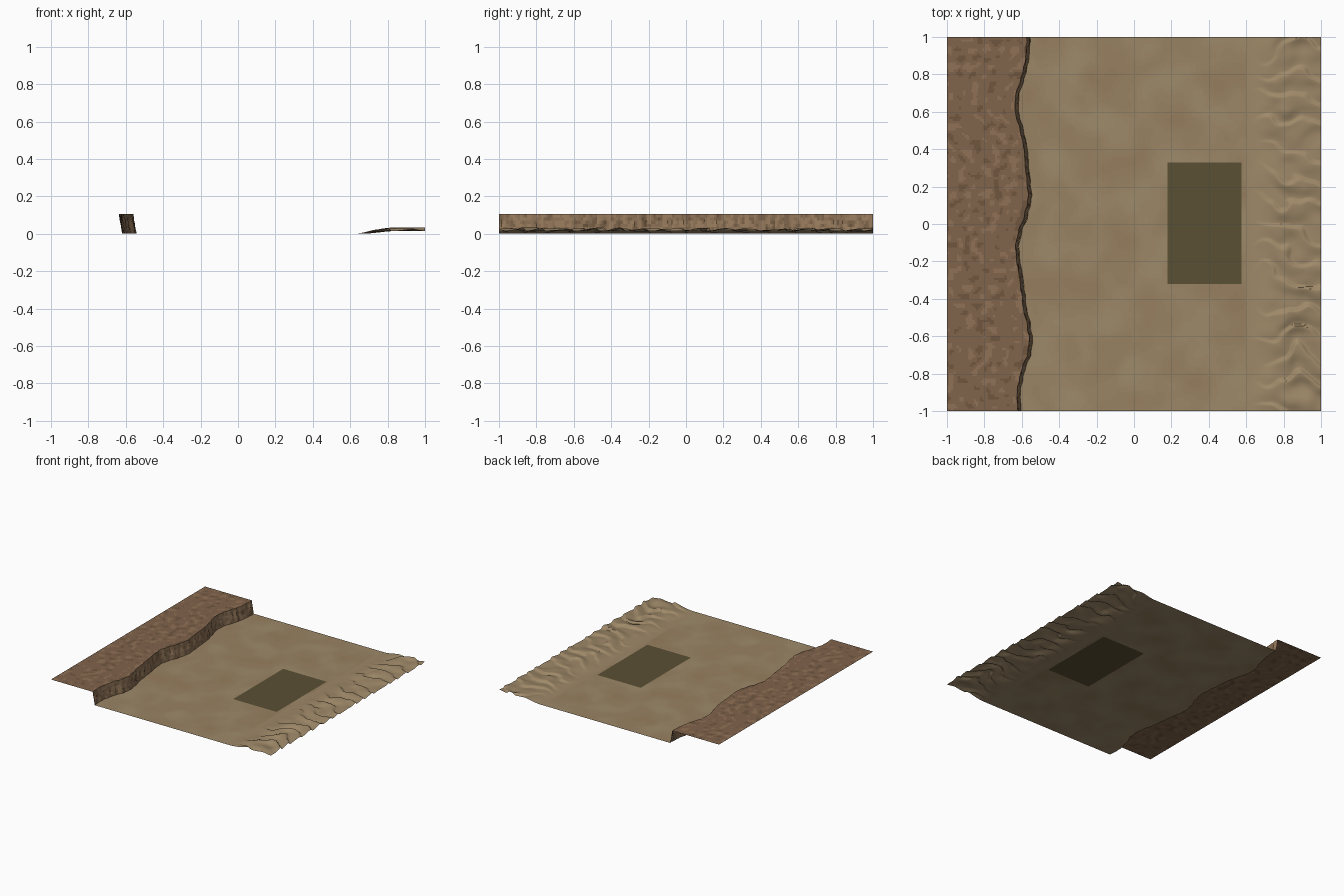
import bpy, math
from mathutils import Vector, noise

if "Cube" in bpy.data.objects:
    bpy.data.objects.remove(bpy.data.objects["Cube"])

TOP = 0.105                                    # plateau height
PX0, PX1, PY0, PY1 = 0.18, 0.575, -0.32, 0.33  # dark field outline


def material(name, rgb):
    m = bpy.data.materials.new(name)
    m.diffuse_color = (*rgb, 1)
    m.use_nodes = True
    m.node_tree.nodes["Principled BSDF"].inputs["Base Color"].default_value = m.diffuse_color
    return m


def shades(name, a, b, n):
    return [material(f"{name}_{i}", [p + (q - p) * i / (n - 1) for p, q in zip(a, b)]) for i in range(n)]


def span(*stops):
    """(start, count, next start, count, ..., end) -> list of values"""
    out = []
    for i in range(0, len(stops) - 2, 2):
        a, n, b = stops[i:i + 3]
        out += [a + (b - a) * k / n for k in range(n)]
    return out + [stops[-1]]


def smooth(t):
    t = min(1, max(0, t))
    return t * t * (3 - 2 * t)


def n3(x, y, f, seed=0.0):
    return noise.noise(Vector((x * f, y * f, seed)))


def sheet(name, us, vs, pos, mats, pick, angle):
    """Grid surface; pick() gives the material index of a cell, None leaves a hole."""
    verts = [pos(u, v) for v in vs for u in us]
    w, faces, idx = len(us), [], []
    for j in range(len(vs) - 1):
        for i in range(w - 1):
            k = pick((us[i] + us[i + 1]) / 2, (vs[j] + vs[j + 1]) / 2)
            if k is not None:
                a = j * w + i
                faces.append((a, a + 1, a + w + 1, a + w))
                idx.append(max(0, min(len(mats) - 1, k)))
    me = bpy.data.meshes.new(name)
    me.from_pydata(verts, [], faces)
    for m in mats:
        me.materials.append(m)
    me.polygons.foreach_set("material_index", idx)
    ob = bpy.data.objects.new(name, me)
    bpy.context.collection.objects.link(ob)
    bpy.ops.object.select_all(action='DESELECT')
    ob.select_set(True)
    bpy.context.view_layer.objects.active = ob
    bpy.ops.object.shade_smooth_by_angle(angle=math.radians(angle))
    return ob


# winding cliff line, plus fine fluting of the rock
def rim(y):
    return (-0.598 + 0.031 * math.cos(2 * math.pi * (y - 0.22) / 0.81)
            + 0.008 * math.sin(y * 17) + 0.007 * n3(y, 0, 22))


def cliff_pos(t, y):
    bulge = math.sin(math.pi * t) * 0.010 * n3(y, t * 0.03, 45, 3)
    return (rim(y) + 0.018 * (1 - t) + bulge, y, TOP * t)


# plateau with speckled gravel
sheet("plateau", span(-1, 34, -0.6), span(-1, 160, 1),
      lambda u, y: (-1 + (u + 1) * (rim(y) + 1) / 0.4, y, TOP),
      shades("gravel", (0.16, 0.092, 0.050), (0.28, 0.165, 0.092), 3),
      lambda u, y: 1 + (n3(u, y, 22, 5) > 0.27) - (n3(u, y, 22, 5) < -0.32), 40)

# cliff face, darker in its vertical cracks
sheet("cliff", span(1, 6, 0), span(-1, 160, 1), cliff_pos,
      shades("rock", (0.13, 0.078, 0.040), (0.30, 0.19, 0.105), 4),
      lambda t, y: round(2.2 + 3.2 * n3(y, t * 0.08, 38, 8)), 25)


# sand plain with a hole for the dark field
def plain_pos(x, y):
    pull = max(0, -x / 0.6)
    return (x + (cliff_pos(0, y)[0] + 0.6) * pull, y, 0)


def plain_shade(x, y):
    if PX0 < x < PX1 and PY0 < y < PY1:
        return None
    return round(3 + 5 * (n3(x, y, 4.5, 2) + 0.4 * n3(x, y, 10, 4)))


sheet("sand_plain", span(-0.6, 52, PX0, 26, PX1, 2, 0.6),
      span(-1, 54, PY0, 52, PY1, 54, 1), plain_pos,
      shades("sand", (0.345, 0.262, 0.148), (0.305, 0.207, 0.112), 7), plain_shade, 40)

# dark rectangular field
sheet("dark_field", [PX0, PX1], [PY0, PY1], lambda x, y: (x, y, 0),
      [material("dark_field", (0.105, 0.080, 0.036))], lambda x, y: 0, 40)


# wind-blown dunes: warped saw-tooth ridges with sharp lee sides
def dune_pos(x, y):
    warp = 1.0 * n3(x, y, 5, 7) + 0.35 * n3(x, y, 11, 9)
    p = (y * 7.2 + 1.2 * (x - 0.6) + warp) % 1
    saw = 1 - p / 0.14 if p < 0.14 else smooth((p - 0.14) / 0.86)
    toe = 0.6 + 0.05 * (n3(0, y, 6, 1) + 0.5)
    ramp = smooth((x - toe) / 0.2)
    size = 0.6 + 0.4 * n3(x, y, 4, 12)
    return (x, y, max(0, ramp * (0.014 + 0.024 * saw * size)))


sheet("dunes", span(0.6, 60, 1), span(-1, 300, 1), dune_pos,
      [material("dune_sand", (0.345, 0.25, 0.14))], lambda x, y: 0, 50)
